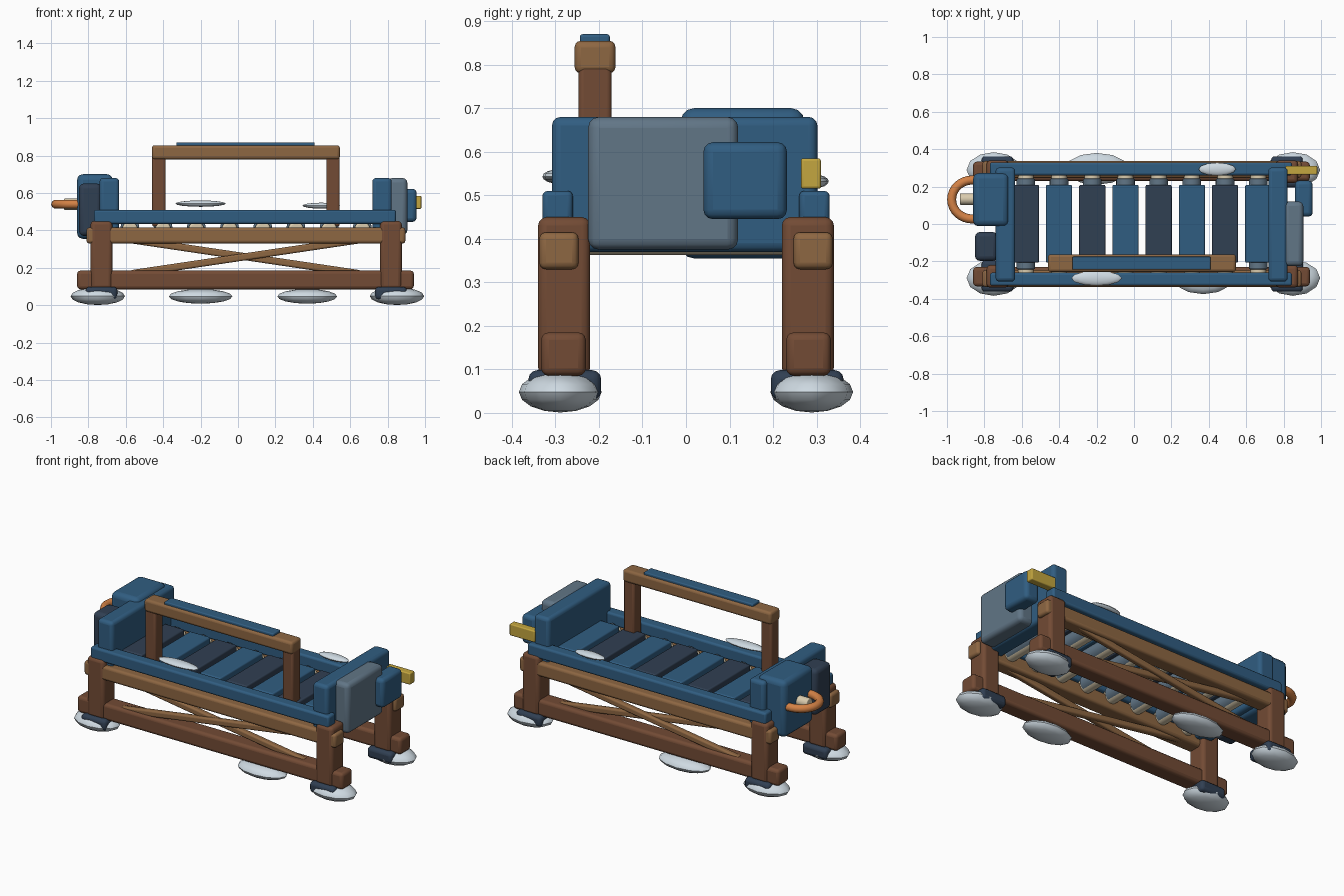
import bpy, math
from mathutils import Vector

if "Cube" in bpy.data.objects:
    bpy.data.objects.remove(bpy.data.objects["Cube"])

def mat(name, r, g, b):
    m = bpy.data.materials.new(name)
    m.diffuse_color = (r, g, b, 1)
    m.use_nodes = True
    m.node_tree.nodes["Principled BSDF"].inputs["Base Color"].default_value = m.diffuse_color
    return m

WOOD = mat("dark_wood", .17, .07, .035)
OAK = mat("light_wood", .27, .135, .055)
BLUE = mat("blue_paint", .03, .11, .22)
NAVY = mat("navy_paint", .03, .05, .085)
STEEL = mat("steel", .12, .18, .24)
SNOW = mat("snow", .62, .70, .76)
CREAM = mat("cream", .70, .60, .42)
YELLOW = mat("yellow", .55, .38, .05)
ORANGE = mat("orange", .65, .22, .06)

def finish(name, m, bevel=0):
    o = bpy.context.object
    o.name = name
    o.data.materials.append(m)
    if bevel:
        b = o.modifiers.new("bevel", 'BEVEL')
        b.width, b.segments = bevel, 3
    bpy.ops.object.shade_smooth_by_angle(angle=math.radians(40))
    return o

def box(name, x, y, z, m, bevel=.015):
    """Rounded box from its extents on each axis."""
    bpy.ops.mesh.primitive_cube_add(size=1, location=[sum(r) / 2 for r in (x, y, z)])
    bpy.context.object.scale = [r[1] - r[0] for r in (x, y, z)]
    bpy.ops.object.transform_apply(location=False, rotation=False, scale=True)
    return finish(name, m, bevel)

def side(s, a, b):
    return tuple(sorted((s * a, s * b)))

def rod(name, a, b, r, m, bevel=0, verts=20):
    a, b = Vector(a), Vector(b)
    d = b - a
    bpy.ops.mesh.primitive_cylinder_add(vertices=verts, radius=r, depth=d.length, location=(a + b) / 2,
                                        rotation=d.to_track_quat('Z', 'Y').to_euler())
    return finish(name, m, bevel)

def drift(name, loc, size):
    """Flattened snow lump."""
    bpy.ops.mesh.primitive_uv_sphere_add(segments=12, ring_count=8, radius=1, location=loc)
    bpy.context.object.scale = size
    bpy.ops.object.transform_apply(location=False, rotation=False, scale=True)
    return finish(name, SNOW)

# Wooden side frames, mirrored front and back
for s, tag in ((-1, "front"), (1, "back")):
    box(tag + "_lower_rail", (-.86, .94), side(s, .23, .333), (.085, .185), WOOD, .018)
    box(tag + "_upper_rail", (-.81, .895), side(s, .247, .337), (.33, .415), OAK)
    box(tag + "_belt_rail", (-.77, .845), side(s, .26, .33), (.435, .51), BLUE, .012)
    for lx, fx, end in ((-.73, -.75, "left"), (.818, .85, "right")):
        n = f"{tag}_{end}_"
        box(n + "leg", (lx - .058, lx + .058), side(s, .22, .34), (.085, .45), WOOD, .02)
        box(n + "foot_collar", (lx - .085, lx + .085), side(s, .195, .362), (.03, .098), NAVY, .02)
        drift(n + "snow_foot", (fx, s * .289, .048), (.145, .095, .047))
    # crossed braces, one slightly behind the other
    for k, dy in ((1, .278), (-1, .298)):
        b = box(tag + "_brace", (-.58, .66), side(s, dy - .018, dy + .018), (.24, .278), OAK, .01)
        b.rotation_euler.y = k * math.atan2(.16, 1.08)

# Rollers with cream end caps, and alternating belt slats
for i in range(8):
    x = -.578 + i * .1775
    rod("roller", (x, -.242, .415), (x, .242, .415), .05, STEEL, .006)
    rod("roller_cap", (x, -.275, .405), (x, .275, .405), .042, CREAM, .012)
    box("belt_slat", (x - .07, x + .07), (-.207, .209), (.44, .48), BLUE if i % 2 else NAVY, .008)

# Handrail
for x in (-.423, .508):
    box("handrail_post", (x - .036, x + .036), (-.247, -.171), (.42, .80), WOOD, .012)
box("handrail_bar", (-.46, .545), (-.256, -.162), (.78, .855), OAK)
box("handrail_pad", (-.33, .41), (-.244, -.175), (.848, .87), BLUE, .006)

# End blocks and attached machine housings
box("left_end_block", (-.74, -.635), (-.308, .302), (.37, .68), BLUE, .02)
box("right_end_block", (.718, .822), (-.308, .302), (.37, .68), BLUE, .02)
box("motor_housing", (-.86, -.67), (-.012, .272), (.355, .70), BLUE, .03)
box("left_navy_box", (-.85, -.73), (-.197, -.043), (.37, .65), NAVY, .025)
box("right_grey_panel", (.80, .905), (-.225, .12), (.375, .68), STEEL, .025)
box("right_control_box", (.86, .955), (.04, .232), (.445, .622), BLUE, .022)
box("yellow_latch", (.81, .98), (.264, .31), (.515, .585), YELLOW, .006)

# Hose loop and nozzle on the motor
c = bpy.data.curves.new("hose", 'CURVE')
c.dimensions = '3D'
c.bevel_depth, c.bevel_resolution = .024, 3
sp = c.splines.new('POLY')
pts = [(-.84, .235)] + [(-.865 - .11 * math.sin(t * math.pi / 16), .131 + .104 * math.cos(t * math.pi / 16))
                        for t in range(17)] + [(-.84, .027)]
sp.points.add(len(pts) - 1)
for p, (x, y) in zip(sp.points, pts):
    p.co = (x, y, .54, 1)
sp.use_smooth = True
c.materials.append(ORANGE)
bpy.context.collection.objects.link(bpy.data.objects.new("hose_loop", c))
rod("nozzle", (-.93, .133, .54), (-.84, .133, .54), .031, CREAM, .005)

# Snow drifts under the lower rails and over the belt rails
drift("back_ground_snow", (-.20, .295, .047), (.17, .085, .039))
drift("front_ground_snow", (.37, -.29, .047), (.16, .085, .039))
drift("front_rail_snow", (-.20, -.29, .543), (.135, .04, .017))
drift("back_rail_snow", (.445, .293, .532), (.1, .035, .016))
